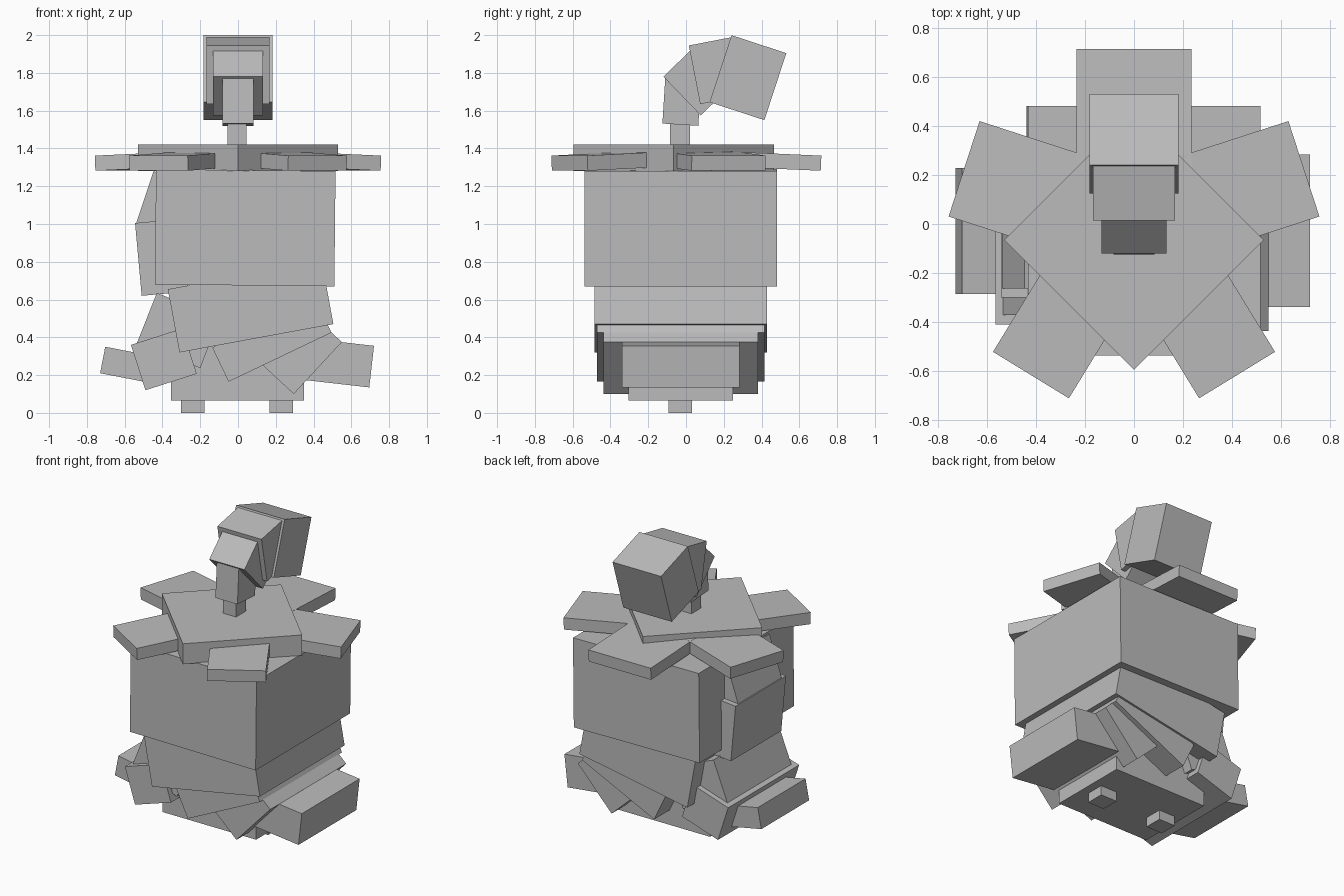
import bpy, bmesh, math
from mathutils import Vector, Matrix

cube = bpy.data.objects.get("Cube")
if cube:
    bpy.data.objects.remove(cube, do_unlink=True)

grey = bpy.data.materials.new("plain grey")
grey.use_nodes = True
COLOUR = (0.5, 0.5, 0.5, 1)
grey.diffuse_color = COLOUR
grey.node_tree.nodes["Principled BSDF"].inputs["Base Color"].default_value = COLOUR


def block(name, matrix):
    """Unit cube shaped by a matrix."""
    bm = bmesh.new()
    bmesh.ops.create_cube(bm, size=1, matrix=matrix)
    bmesh.ops.recalc_face_normals(bm, faces=bm.faces)
    mesh = bpy.data.meshes.new(name)
    bm.to_mesh(mesh)
    bm.free()
    mesh.materials.append(grey)
    obj = bpy.data.objects.new(name, mesh)
    bpy.context.collection.objects.link(obj)
    return obj


def slab(name, a, b, thick, mid, half, side=False):
    """Box from edge a-b, thickened to the edge's left; profile in xz, or yz if side."""
    a, b = Vector(a), Vector(b)
    d = b - a
    n = Vector((-d.y, d.x)).normalized() * thick
    c = (a + b + n) / 2
    lift = (lambda v, w: Vector((w, v.x, v.y))) if side else (lambda v, w: Vector((v.x, w, v.y)))
    m = Matrix((lift(d, 0), lift(n, 0), lift(Vector((0, 0)), 2 * half))).transposed().to_4x4()
    m.translation = lift(c, mid)
    return block(name, m)


def leaf(name, origin_y, angle, reach, width, tilt=2.5, length=0.62):
    """Flat leaf pointing outward and drooping a little."""
    m = (Matrix.Translation((0, origin_y, 0)) @ Matrix.Rotation(math.radians(angle), 4, 'Z')
         @ Matrix.Translation((reach, 0, 1.322)) @ Matrix.Rotation(math.radians(tilt), 4, 'Y')
         @ Matrix.Translation((-length / 2, 0, 0)) @ Matrix.Diagonal((length, width, 0.08, 1)))
    return block(name, m)


MID = -0.028

# Feet and base
for label, x in (("right", -0.24), ("left", 0.23)):
    slab(label + "_foot", (x - 0.062, 0), (x + 0.062, 0), 0.1, -0.03, 0.062)
slab("base", (-0.355, 0.065), (0.35, 0.065), 0.3, MID, 0.277)

# Stacked body
slab("main_body", (-0.44, 0.68), (0.51, 0.67), 0.61, MID, 0.51)
slab("lower_body", (-0.31, 0.32), (0.505, 0.47), 0.34, MID, 0.457)

# Overlapping plates on the -x side
slab("upper_side_plate", (-0.447, 1.28), (-0.54, 1.0), 0.3, MID, 0.235)
slab("middle_side_plate", (-0.545, 1.005), (-0.51, 0.62), 0.25, MID, 0.272)
slab("lower_side_plate", (-0.43, 0.635), (-0.535, 0.37), 0.36, MID, 0.345)
slab("hip_plate", (-0.567, 0.36), (-0.49, 0.12), 0.285, MID, 0.383)
slab("right_flap", (-0.703, 0.35), (-0.73, 0.21), 0.32, MID, 0.258)

# Overlapping plates on the +x side
slab("under_plate", (-0.05, 0.165), (0.495, 0.425), 0.2, MID, 0.443)
slab("outer_under_plate", (0.295, 0.10), (0.55, 0.375), 0.22, MID, 0.41)
slab("left_flap", (0.695, 0.135), (0.72, 0.355), 0.36, MID, 0.312)

# Collar of leaves around a diamond
crown = Matrix.Translation((0, -0.065, 1.35)) @ Matrix.Rotation(math.pi / 4, 4, 'Z')
block("collar_centre", crown @ Matrix.Diagonal((0.75, 0.75, 0.14, 1)))
leaf("back_leaf", 0, 90, 0.715, 0.47)
for label, flip in (("left", 1), ("right", -1)):
    leaf(label + "_side_leaf", 0, 90 - 72 * flip, 0.729, 0.41)
    leaf(label + "_front_leaf", 0.07, 270 + 31.5 * flip, 0.805, 0.364)

# Stem bending backward, each block wider than the last
slab("stem_foot", (-0.085, 1.40), (0.02, 1.40), 0.17, -0.005, 0.05, True)
slab("stem_lower", (-0.125, 1.532), (0.065, 1.52), 0.25, 0, 0.083, True)
slab("stem_bend", (-0.12, 1.78), (0.078, 1.575), 0.22, 0, 0.133, True)
slab("stem_upper", (0.015, 1.945), (0.075, 1.635), 0.23, 0, 0.167, True)
slab("stem_tip", (0.125, 1.645), (0.415, 1.55), 0.373, 0, 0.183, True)
